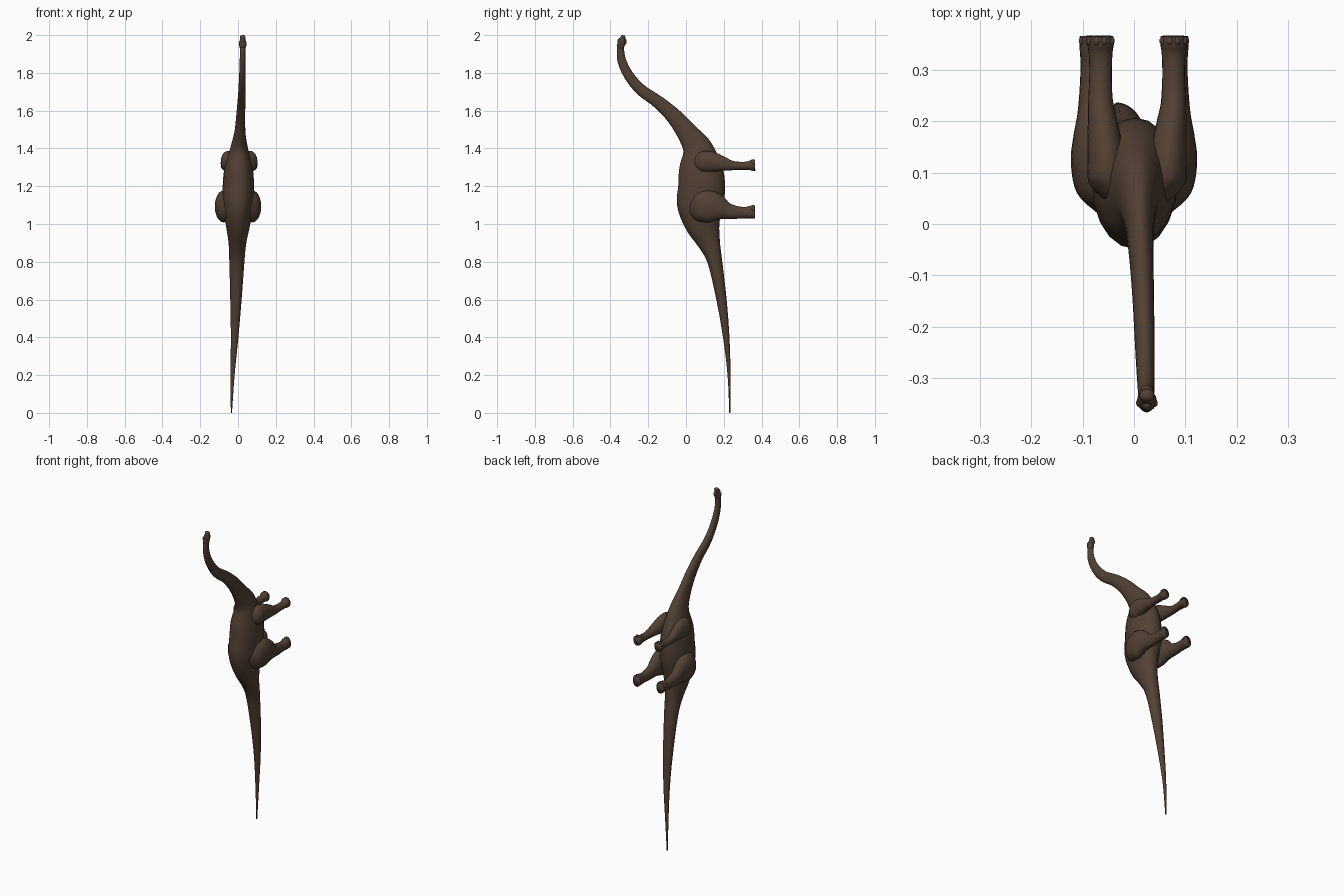
import bpy, math
from mathutils import Vector

if "Cube" in bpy.data.objects:
    bpy.data.objects.remove(bpy.data.objects["Cube"])

# One hide colour for the whole animal
hide = bpy.data.materials.new("brown_hide")
hide.use_nodes = True
colour = (0.085, 0.052, 0.034, 1)
hide.diffuse_color = colour
bsdf = hide.node_tree.nodes["Principled BSDF"]
bsdf.inputs["Base Color"].default_value = colour
bsdf.inputs["Roughness"].default_value = 0.8


def finish(obj, name):
    obj.name = name
    obj.data.materials.clear()
    obj.data.materials.append(hide)
    for p in obj.data.polygons:
        p.use_smooth = True
    return obj


def spline(a, b, c, d, t):
    return [0.5 * (2 * q + (r - p) * t + (2 * p - 5 * q + 4 * r - s) * t * t
                   + (3 * q - p - 3 * r + s) * t ** 3)
            for p, q, r, s in zip(a, b, c, d)]


def loft(name, stations, sides=20, steps=4):
    """Stations are (x, y, z, half width, half depth) along a limb or spine."""
    rows = []
    last = len(stations) - 1
    for i in range(last):
        quad = [stations[max(0, min(last, i + k))] for k in (-1, 0, 1, 2)]
        rows += [spline(*quad, s / steps) for s in range(steps)]
    rows.append(stations[-1])
    verts, faces = [], []
    for i, row in enumerate(rows):
        centre = Vector(row[:3])
        along = Vector(rows[min(i + 1, len(rows) - 1)][:3]) - Vector(rows[max(i - 1, 0)][:3])
        depth = along.cross(Vector((1, 0, 0))).normalized()
        for k in range(sides):
            a = math.tau * k / sides
            verts.append(centre + Vector((math.cos(a) * row[3], 0, 0))
                         + depth * math.sin(a) * row[4])
    for i in range(len(rows) - 1):
        for k in range(sides):
            n = (k + 1) % sides
            faces.append((i * sides + k, i * sides + n, (i + 1) * sides + n, (i + 1) * sides + k))
    faces.append(tuple(reversed(range(sides))))
    faces.append(tuple(range(len(verts) - sides, len(verts))))
    mesh = bpy.data.meshes.new(name)
    mesh.from_pydata(verts, [], faces)
    obj = bpy.data.objects.new(name, mesh)
    bpy.context.collection.objects.link(obj)
    return finish(obj, name)


def ball(name, centre, size):
    bpy.ops.mesh.primitive_uv_sphere_add(segments=16, ring_count=10, location=centre)
    obj = bpy.context.object
    obj.scale = size
    return finish(obj, name)


# Tail, trunk and neck in one continuous sweep
loft("tail_trunk_and_neck", [
    (-.035, .232, 0, .003, .003),
    (-.029, .228, .2, .011, .008),
    (-.018, .213, .4, .02, .017),
    (-.011, .188, .6, .03, .027),
    (-.006, .153, .8, .04, .039),
    (-.003, .122, .9, .047, .06),
    (0, .088, 1.0, .065, .094),
    (0, .075, 1.1, .08, .122),
    (.002, .083, 1.2, .083, .124),
    (.003, .077, 1.3, .074, .114),
    (.006, .06, 1.4, .047, .08),
    (.01, .01, 1.478, .03, .057),
    (.014, -.06, 1.566, .024, .043),
    (.018, -.145, 1.644, .021, .034),
    (.021, -.238, 1.71, .019, .03),
    (.023, -.304, 1.788, .017, .026),
    (.024, -.341, 1.868, .015, .023),
    (.025, -.347, 1.935, .014, .018),
])

# Head: skull, muzzle, jaw and eye bumps
loft("head", [
    (.025, -.347, 1.925, .013, .015),
    (.025, -.345, 1.945, .019, .02),
    (.025, -.341, 1.963, .018, .019),
    (.025, -.336, 1.98, .014, .014),
    (.025, -.332, 1.993, .014, .012),
    (.025, -.33, 1.999, .007, .006),
], sides=16)
ball("nasal_crest", (.025, -.351, 1.968), (.01, .012, .016))
ball("lower_jaw", (.025, -.322, 1.966), (.012, .008, .016))

# Limbs, each swept from inside the trunk down to the sole
FORE = [(.035, .045, 1.335, .025, .03), (.055, .08, 1.33, .039, .054),
        (.06, .13, 1.33, .036, .055), (.066, .19, 1.32, .03, .04),
        (.071, .24, 1.31, .024, .026), (.071, .29, 1.308, .022, .021),
        (.071, .33, 1.309, .023, .023), (.071, .352, 1.311, .026, .03),
        (.071, .365, 1.312, .025, .03)]
HIND = [(.04, .02, 1.09, .03, .045), (.065, .06, 1.09, .046, .075),
        (.076, .12, 1.093, .047, .085), (.079, .17, 1.085, .039, .07),
        (.08, .215, 1.07, .03, .045), (.08, .26, 1.062, .026, .035),
        (.08, .31, 1.06, .024, .03), (.08, .345, 1.063, .026, .034),
        (.08, .365, 1.064, .026, .036)]

for side, word in ((1, "left"), (-1, "right")):
    ball(word + "_eye_ridge", (.025 + side * .015, -.348, 1.957), (.006, .008, .01))
    for part, path, shift in (("fore", FORE, .006), ("hind", HIND, 0)):
        leg = [(shift + side * x, y, z, w, d) for x, y, z, w, d in path]
        loft(f"{word}_{part}_leg", leg)
        fx, fy, fz, w, d = leg[-1]
        # Blunt toes along the leading edge of the foot
        for k in range(4):
            u = (k - 1.5) / 1.5
            ball(f"{word}_{part}_toe", (fx + u * .02, fy - .009, fz + d * (.82 - .45 * u * u)),
                 (.0075, .009, .008))
